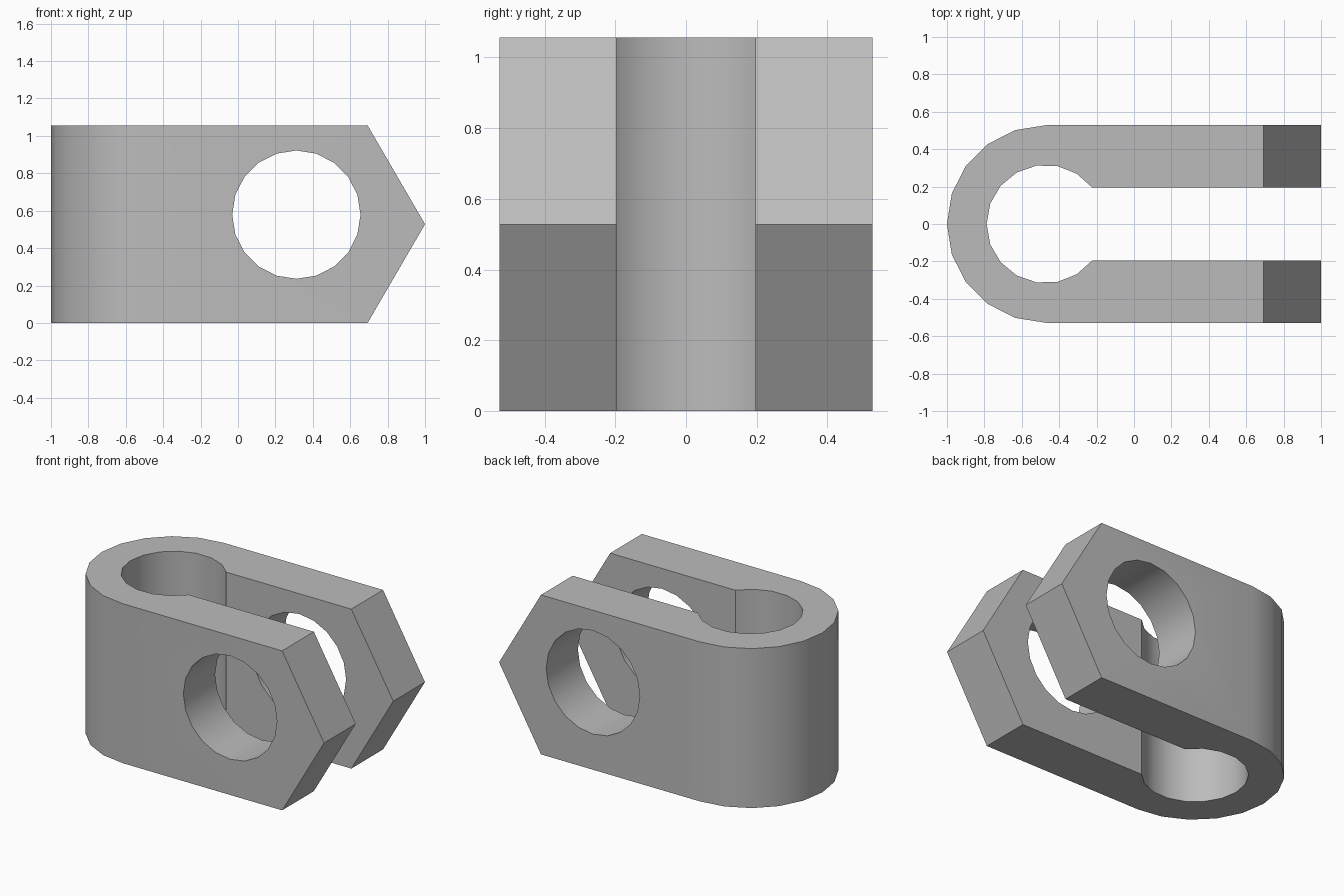
import bpy
import bmesh
from math import cos, sin, pi, asin, radians
from mathutils import Matrix

HEIGHT = 1.056
OUTER_R = HEIGHT / 2
INNER_R = 0.316
SLOT = 0.196                      # half width of the slot
BEND_X = -1 + OUTER_R             # centre of the rounded end
SHOULDER_X = 0.693                # where the pointed ends begin
HOLE_X, HOLE_Z, HOLE_R = 0.312, 0.579, 0.343

cube = bpy.data.objects.get("Cube")
if cube:
    bpy.data.objects.remove(cube, do_unlink=True)


def new_object(name, bm):
    mesh = bpy.data.meshes.new(name)
    bmesh.ops.recalc_face_normals(bm, faces=bm.faces)
    bm.to_mesh(mesh)
    bm.free()
    obj = bpy.data.objects.new(name, mesh)
    bpy.context.collection.objects.link(obj)
    return obj


def arc(radius, half_angle, steps):
    """Points around the bend, from the +y side over -x to the -y side."""
    angles = [pi - half_angle + 2 * half_angle * i / steps for i in range(steps + 1)]
    return [(BEND_X + radius * cos(a), radius * sin(a)) for a in angles]


grey = bpy.data.materials.new("plain grey")
grey.use_nodes = True
colour = (0.5, 0.5, 0.5, 1)
grey.diffuse_color = colour
grey.node_tree.nodes["Principled BSDF"].inputs["Base Color"].default_value = colour

# U-shaped body extruded upwards
outer = arc(OUTER_R, pi / 2, 10)
inner = arc(INNER_R, pi - asin(SLOT / INNER_R), 14)
outline = ([(SHOULDER_X, OUTER_R)] + outer + [(SHOULDER_X, -OUTER_R), (SHOULDER_X, -SLOT)]
           + inner[::-1] + [(SHOULDER_X, SLOT)])
bm = bmesh.new()
base = bm.faces.new([bm.verts.new((x, y, 0)) for x, y in outline])
top = bmesh.ops.extrude_face_region(bm, geom=[base])["geom"]
bmesh.ops.translate(bm, vec=(0, 0, HEIGHT),
                    verts=[v for v in top if isinstance(v, bmesh.types.BMVert)])

# Pointed arm ends: split each end at mid height and pull the ridge outwards
uprights = [e for e in bm.edges
            if all(v.co.x > SHOULDER_X - 0.001 for v in e.verts)
            and abs(e.verts[0].co.z - e.verts[1].co.z) > 0.1]
split = bmesh.ops.bisect_edges(bm, edges=uprights, cuts=1)["geom_split"]
ridge = [v for v in split if isinstance(v, bmesh.types.BMVert)
         and abs(v.co.z - HEIGHT / 2) < 0.01]
bmesh.ops.connect_verts(bm, verts=ridge)
for v in ridge:
    v.co.x = 1
body = new_object("clevis_body", bm)
body.data.materials.append(grey)

# Round cross hole through both arms
bm = bmesh.new()
bmesh.ops.create_cone(bm, cap_ends=True, segments=20, radius1=HOLE_R, radius2=HOLE_R, depth=2,
                      matrix=Matrix.Translation((HOLE_X, 0, HOLE_Z)) @ Matrix.Rotation(pi / 2, 4, 'X'))
cutter = new_object("hole_cutter", bm)
cutter.data.materials.append(grey)
cutter.hide_render = True
cut = body.modifiers.new("cross_hole", 'BOOLEAN')
cut.operation = 'DIFFERENCE'
cut.solver = 'EXACT'
cut.object = cutter

# Bake the cut, then smooth the curved walls and keep crisp edges
bpy.ops.object.select_all(action='DESELECT')
bpy.context.view_layer.objects.active = body
body.select_set(True)
bpy.ops.object.modifier_apply(modifier=cut.name)
bpy.data.objects.remove(cutter, do_unlink=True)
bpy.ops.object.shade_smooth_by_angle(angle=radians(30))
